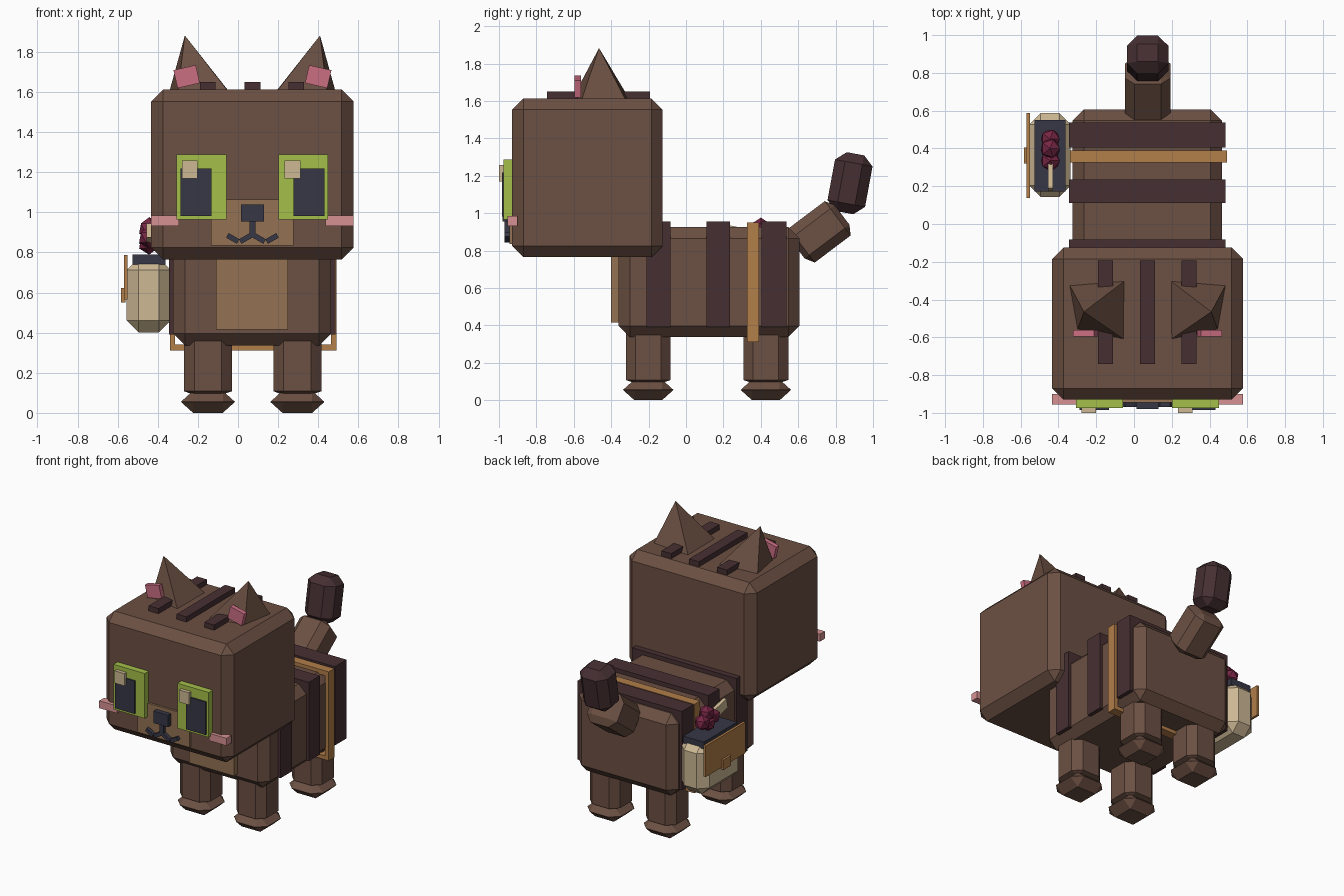
import bpy, bmesh, math
from mathutils import Matrix, Vector
from itertools import product

if "Cube" in bpy.data.objects:
    bpy.data.objects.remove(bpy.data.objects["Cube"])

CX = 0.072  # symmetry plane of the animal


def mat(name, r, g, b):
    lin = lambda c: ((c / 255 + 0.055) / 1.055) ** 2.4
    m = bpy.data.materials.new(name)
    m.diffuse_color = (lin(r), lin(g), lin(b), 1)
    m.use_nodes = True
    m.node_tree.nodes["Principled BSDF"].inputs["Base Color"].default_value = m.diffuse_color
    return m


FUR = mat("brown fur", 108, 80, 67)
TAN = mat("tan fur", 147, 114, 83)
DARK = mat("dark stripe", 70, 47, 50)
GREEN = mat("eye green", 165, 192, 74)
NAVY = mat("dark navy", 54, 55, 69)
CREAM = mat("cream", 205, 184, 148)
PINK = mat("ear pink", 203, 110, 130)
BLUSH = mat("blush", 214, 145, 146)
LEATHER = mat("strap leather", 178, 126, 74)
BERRY = mat("berry red", 118, 38, 68)


def hull(name, points, material, matrix=Matrix()):
    """Convex flat-faced solid around the points."""
    bm = bmesh.new()
    for p in points:
        bm.verts.new(matrix @ Vector(p))
    bmesh.ops.remove_doubles(bm, verts=bm.verts, dist=1e-5)
    bmesh.ops.convex_hull(bm, input=bm.verts)
    bmesh.ops.dissolve_limit(bm, angle_limit=0.01, verts=bm.verts, edges=bm.edges)
    bmesh.ops.recalc_face_normals(bm, faces=bm.faces)
    me = bpy.data.meshes.new(name)
    bm.to_mesh(me)
    bm.free()
    me.materials.append(material)
    ob = bpy.data.objects.new(name, me)
    bpy.context.collection.objects.link(ob)
    return ob


def box(name, xs, ys, zs, material, bevel=(0, 0, 0), rot=(0, 0, 0)):
    """Box from ranges, with a chamfer depth per axis and a rotation in degrees."""
    rng = (xs, ys, zs)
    c = Vector([(a + b) / 2 for a, b in rng])
    h = [abs(b - a) / 2 for a, b in rng]
    pts = []
    for s in product((-1, 1), repeat=3):
        for full in range(3):
            pts.append([s[i] * (h[i] - (0 if i == full else bevel[i])) for i in range(3)])
    m = Matrix.Translation(c)
    for angle, axis in zip(rot, "XYZ"):
        m = m @ Matrix.Rotation(math.radians(angle), 4, axis)
    return hull(name, pts, material, m)


def around(c, half):
    return (c - half, c + half)


# Head and body
box("head", (-0.433, 0.577), (-0.93, -0.125), (0.765, 1.613), FUR, (0.06,) * 3)
box("body", (-0.325, 0.465), (-0.36, 0.607), (0.337, 0.925), FUR, (0.06,) * 3)
box("chest_patch", (-0.11, 0.25), (-0.40, -0.35), (0.415, 0.80), TAN)

# Body stripes
for i, ys in enumerate([(-0.21, -0.083), (0.11, 0.235), (0.405, 0.537)]):
    box(f"body_stripe_{i}", (-0.343, 0.485), ys, (0.39, 0.955), DARK)

# Bag strap wrapped round the body
SY = (0.325, 0.39)
box("strap_top", (-0.34, 0.492), SY, (0.915, 0.95), LEATHER)
box("strap_bottom", (-0.34, 0.485), SY, (0.312, 0.34), LEATHER)
box("strap_right", (0.463, 0.492), SY, (0.312, 0.95), LEATHER)
box("strap_left", (-0.34, -0.315), SY, (0.312, 0.95), LEATHER)

# Legs and feet
for x, side in ((-0.15, "left"), (0.296, "right")):
    for y, end in ((-0.202, "front"), (0.427, "back")):
        box(f"{end}_{side}_leg", around(x, 0.12), around(y, 0.12), (0.09, 0.42), FUR,
            (0.052, 0.052, 0.018))
        box(f"{end}_{side}_foot", around(x, 0.134), around(y, 0.134), (0, 0.11), FUR,
            (0.06, 0.06, 0.054))

# Tail
box("tail_base", around(CX, 0.12), around(0.715, 0.15), around(0.90, 0.115), FUR,
    (0.05, 0.03, 0.05), (37, 0, 0))
box("tail_tip", around(CX, 0.11), around(0.877, 0.102), around(1.16, 0.16), DARK,
    (0.055, 0.055, 0.05), (-10.5, 0, 0))

# Head stripes
for i, xs in enumerate([(-0.19, -0.112), (0.033, 0.111), (0.252, 0.33)]):
    box(f"head_stripe_{i}", xs, (-0.742, -0.193), (1.60, 1.65), DARK)

# Ears, mirrored about the symmetry plane
ear = [(-0.415, -0.32, 1.60), (-0.115, -0.296, 1.60), (-0.118, -0.615, 1.60),
       (-0.372, -0.56, 1.60), (-0.337, -0.465, 1.882)]
for s, side in ((1, "left"), (-1, "right")):
    hull(f"{side}_ear", [(CX + s * x, y, z) for x, y, z in ear], FUR)
    box(f"{side}_inner_ear", around(CX - s * 0.328, 0.057), (-0.595, -0.562),
        around(1.677, 0.046), PINK, rot=(0, -s * 13, 0))

# Eyes
for s, side in ((-1, "left"), (1, "right")):
    box(f"{side}_eye", around(CX + s * 0.254, 0.124), (-0.975, -0.92), (0.965, 1.288), GREEN)
    box(f"{side}_pupil", around(CX + s * 0.282, 0.078), (-0.985, -0.93), (0.982, 1.218), NAVY)
    hx = -0.24 if s < 0 else 0.272
    box(f"{side}_eye_glint", around(hx, 0.039), (-1.0, -0.93), (1.17, 1.258), CREAM)
    box(f"{side}_cheek", around(CX + s * 0.435, 0.07), (-0.955, -0.90), (0.932, 0.985), BLUSH)
    # Mouth strokes
    for k, (dx, tilt) in enumerate([(0.034, 30), (0.098, -30)]):
        box(f"{side}_mouth_{k}", around(CX + s * dx, 0.031), (-0.97, -0.92),
            around(0.87, 0.013), NAVY, rot=(0, s * tilt, 0))

# Muzzle and nose
box("muzzle", (-0.135, 0.277), (-0.945, -0.90), (0.835, 1.065), TAN)
box("nose", (0.014, 0.13), (-0.98, -0.92), (0.955, 1.04), NAVY)
box("mouth_stem", (0.057, 0.088), (-0.97, -0.92), (0.875, 0.96), NAVY)

# Side bag
box("bag", (-0.555, -0.335), (0.143, 0.587), (0.40, 0.772), CREAM, (0.06,) * 3)
box("bag_opening", (-0.527, -0.362), (0.173, 0.55), (0.74, 0.79), NAVY)
box("bag_flap", (-0.568, -0.55), (0.138, 0.588), (0.565, 0.787), LEATHER)
box("bag_clasp", (-0.583, -0.56), (0.32, 0.405), (0.55, 0.622), LEATHER)

# Berry skewer
box("skewer", around(-0.443, 0.013), around(0.30, 0.12), around(0.885, 0.035), CREAM, rot=(-12, 0, 0))
for i, (y, z) in enumerate([(0.335, 0.875), (0.40, 0.92), (0.45, 0.87), (0.39, 0.845)]):
    bm = bmesh.new()
    bmesh.ops.create_icosphere(bm, subdivisions=1, radius=0.056,
                               matrix=Matrix.Translation((-0.443, y, z)))
    pts = [v.co.copy() for v in bm.verts]
    bm.free()
    hull(f"berry_{i}", pts, BERRY)
